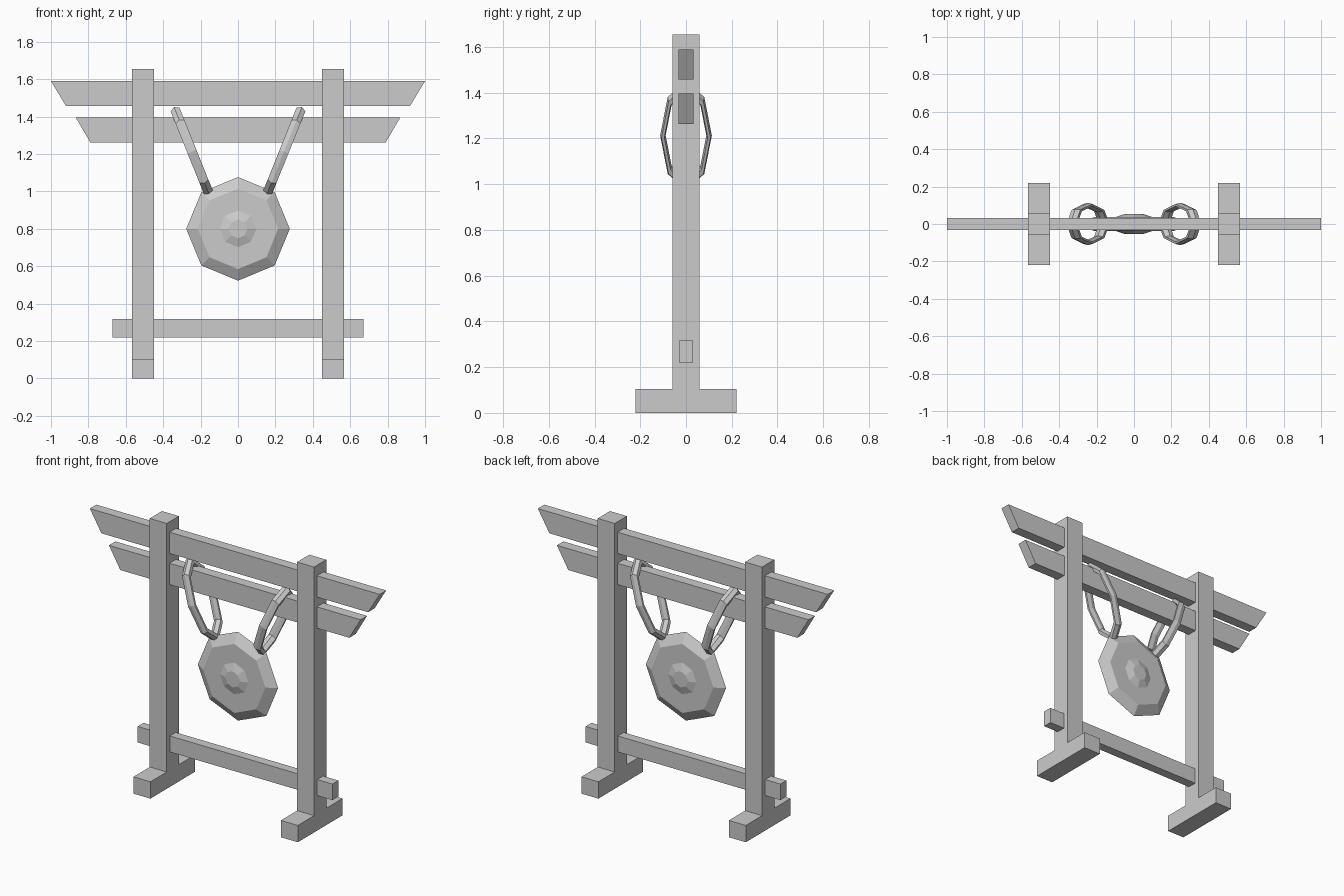
import bpy, bmesh, math

if "Cube" in bpy.data.objects:
    bpy.data.objects.remove(bpy.data.objects["Cube"])


def add_mesh(name, bm):
    bmesh.ops.recalc_face_normals(bm, faces=bm.faces)
    mesh = bpy.data.meshes.new(name)
    bm.to_mesh(mesh)
    bm.free()
    obj = bpy.data.objects.new(name, mesh)
    bpy.context.collection.objects.link(obj)
    return obj


def prism(name, profile, place, lo, hi):
    """Extrude a closed 2D profile from lo to hi; place maps (u, v, depth) to xyz."""
    bm = bmesh.new()
    a = [bm.verts.new(place(u, v, lo)) for u, v in profile]
    b = [bm.verts.new(place(u, v, hi)) for u, v in profile]
    n = len(profile)
    bm.faces.new(a)
    bm.faces.new(b[::-1])
    for i in range(n):
        j = (i + 1) % n
        bm.faces.new((a[i], a[j], b[j], b[i]))
    return add_mesh(name, bm)


def along_x(u, v, d):
    return (d, u, v)


def along_y(u, v, d):
    return (u, d, v)


# Posts with their feet: one inverted T each
tee = [(-.22, 0), (.22, 0), (.22, .105), (.06, .105),
       (.06, 1.655), (-.06, 1.655), (-.06, .105), (-.22, .105)]
for side, s in (("left", -1), ("right", 1)):
    prism(f"{side}_post", tee, along_x, s * .45, s * .567)

# Crossbeams: half widths at bottom and top, heights, half depth
for name, w0, w1, z0, z1, d in (("upper_beam", .92, 1.0, 1.457, 1.59, .032),
                                ("lower_beam", .79, .868, 1.263, 1.396, .032),
                                ("bottom_rail", .672, .672, .218, .318, .029)):
    prism(name, [(-w0, z0), (w0, z0), (w1, z1), (-w1, z1)], along_y, -d, d)

# Gong: eight-sided disc with a raised boss on both faces
half = [(.05, .053), (.098, .037), (.215, .037)]
profile = [(r, -y) for r, y in half] + [(.277, 0)] + half[::-1]
bm = bmesh.new()
rings = [[bm.verts.new((r * math.cos(k * math.pi / 4), y, .8 + r * math.sin(k * math.pi / 4)))
          for k in range(8)] for r, y in profile]
for a, b in zip(rings, rings[1:]):
    for i in range(8):
        j = (i + 1) % 8
        bm.faces.new((a[i], a[j], b[j], b[i]))
bm.faces.new(rings[0])
bm.faces.new(rings[-1])
add_mesh("gong", bm)

# Rope loops: stretched rings leaning in towards the gong
lean = math.atan2(.477, .192)
for side, s, angle in (("left", -1, lean), ("right", 1, math.pi - lean)):
    bpy.ops.mesh.primitive_torus_add(major_segments=8, minor_segments=6,
                                     major_radius=.101, minor_radius=.012,
                                     location=(s * .246, 0, 1.213),
                                     rotation=(0, angle, 0))
    rope = bpy.context.object
    rope.name = f"{side}_rope_loop"
    rope.scale = (2.27, 1, 2.45)
